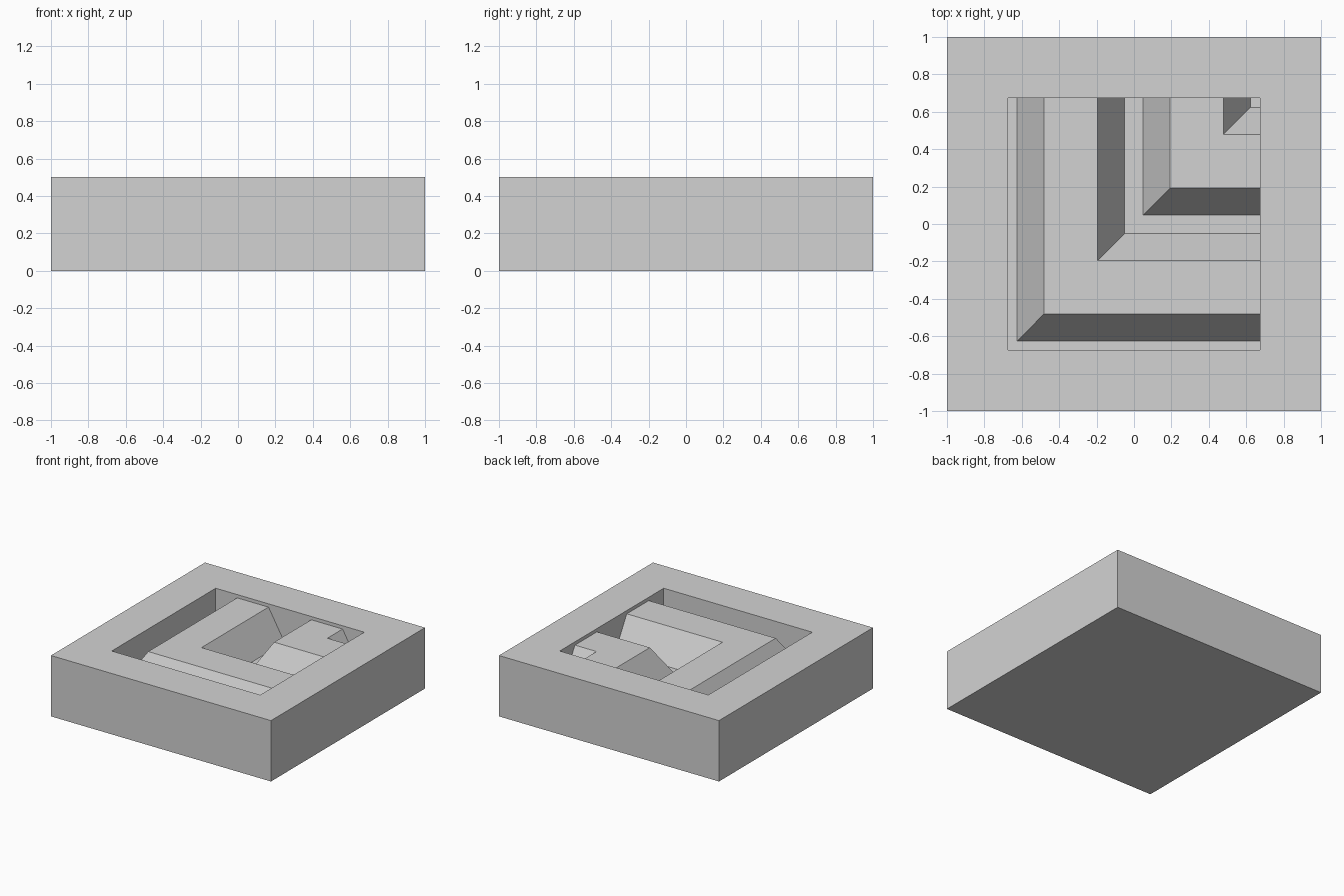
import bpy
import bmesh

cube = bpy.data.objects.get("Cube")
if cube:
    bpy.data.objects.remove(cube, do_unlink=True)

HALF = 1.0      # half width of the block
TOP = 0.5       # height of the block
POCKET = 0.675  # half width of the square pocket
FLOOR = 0.222   # pocket floor
RIDGE = 0.473   # flat top of the ridges

# Section of the pocket: near wall, then two sloped ridges on the floor
section = [(-POCKET, TOP), (-POCKET, FLOOR)]
for start in (-0.625, 0.048):
    section += [(start, FLOOR), (start + 0.145, RIDGE),
                (start + 0.43, RIDGE), (start + 0.575, FLOOR)]
section.append((POCKET, FLOOR))

bm = bmesh.new()


def face(*points):
    return bm.faces.new([bm.verts.new(p) for p in points])


def square(half, z):
    return [(-half, -half, z), (half, -half, z), (half, half, z), (-half, half, z)]


# Mitred L-shaped strips between neighbouring section points
for (a, za), (b, zb) in zip(section, section[1:]):
    a_back, a_mitre, a_side = (a, POCKET, za), (a, a, za), (POCKET, a, za)
    b_back, b_mitre, b_side = (b, POCKET, zb), (b, b, zb), (POCKET, b, zb)
    if b == POCKET:
        face(a_back, a_mitre, a_side, b_mitre)
    elif za == zb:
        face(a_back, a_mitre, a_side, b_side, b_mitre, b_back)
    else:
        face(a_back, a_mitre, b_mitre, b_back)
        face(a_mitre, a_side, b_side, b_mitre)

# Straight pocket walls that cut off the ridge ends
face(*[(t, POCKET, z) for t, z in section], (POCKET, POCKET, TOP))
face(*[(POCKET, t, z) for t, z in section], (POCKET, POCKET, TOP))

# Block rim, sides and underside
rim, opening, base = square(HALF, TOP), square(POCKET, TOP), square(HALF, 0)
for i in range(4):
    j = (i + 1) % 4
    face(rim[i], rim[j], opening[j], opening[i])
    face(base[i], base[j], rim[j], rim[i])
face(*base)

bmesh.ops.remove_doubles(bm, verts=bm.verts[:], dist=0.0001)
bmesh.ops.recalc_face_normals(bm, faces=bm.faces[:])

mesh = bpy.data.meshes.new("ridged_block")
bm.to_mesh(mesh)
bm.free()

# Plain grey material
grey = bpy.data.materials.new("light_grey")
grey.use_nodes = True
colour = (0.65, 0.65, 0.65, 1)
grey.diffuse_color = colour
for node in grey.node_tree.nodes:
    if node.type == "BSDF_PRINCIPLED":
        node.inputs["Base Color"].default_value = colour
mesh.materials.append(grey)

block = bpy.data.objects.new("ridged_block", mesh)
bpy.context.collection.objects.link(block)
